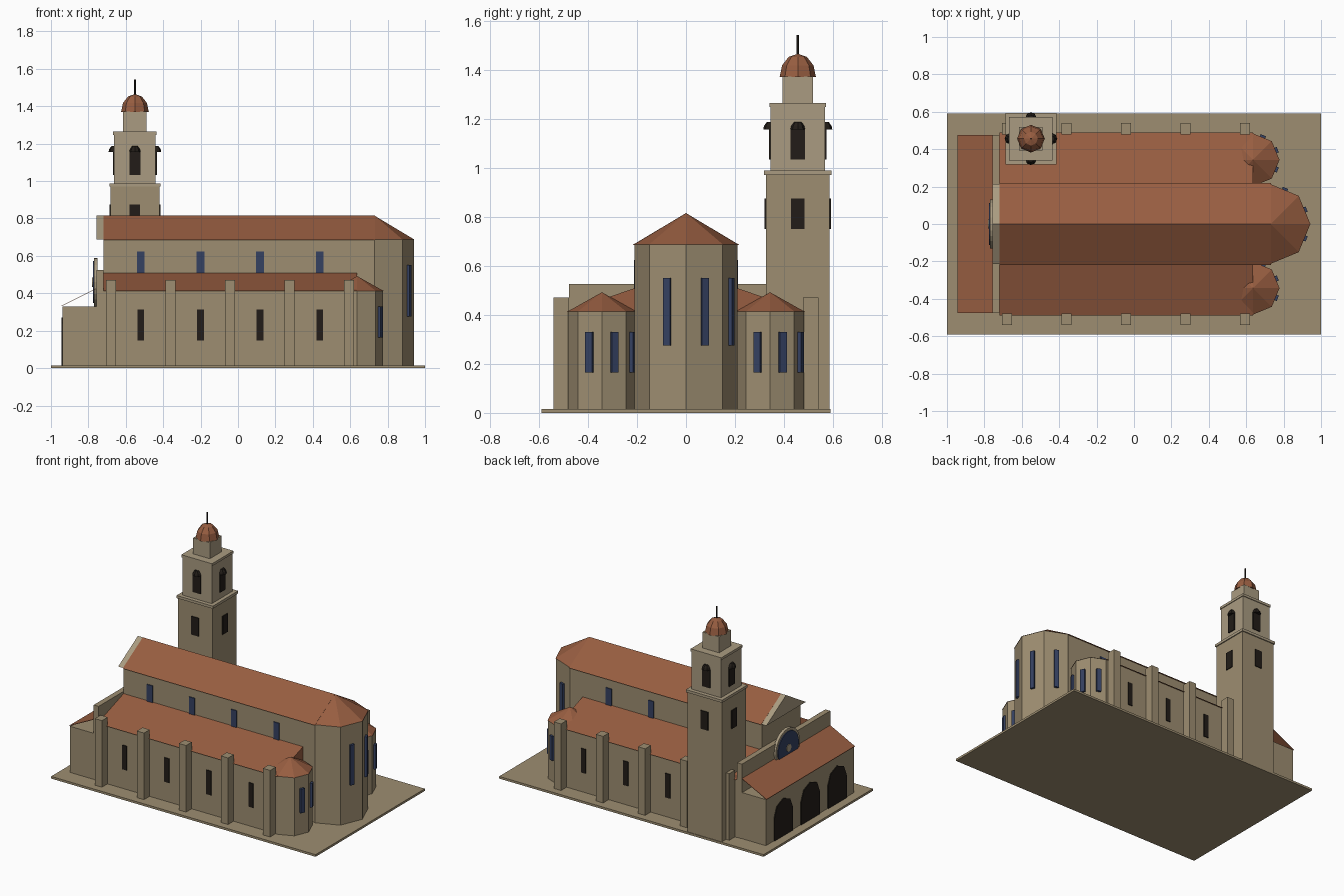
import bpy, bmesh
from math import sin, cos, pi, radians
from mathutils import Vector, Matrix

if "Cube" in bpy.data.objects:
    bpy.data.objects.remove(bpy.data.objects["Cube"])


def material(name, rgb):
    m = bpy.data.materials.new(name)
    m.diffuse_color = (*rgb, 1)
    m.use_nodes = True
    m.node_tree.nodes["Principled BSDF"].inputs["Base Color"].default_value = m.diffuse_color
    return m


STONE = material("stone", (0.34, 0.27, 0.165))
TRIM = material("trim", (0.40, 0.33, 0.22))
ROOF = material("roof_tile", (0.31, 0.11, 0.052))
GLASS = material("blue_glass", (0.035, 0.052, 0.12))
DARK = material("dark_opening", (0.016, 0.012, 0.009))


def finish(name, bm, mat):
    bmesh.ops.recalc_face_normals(bm, faces=bm.faces[:])
    me = bpy.data.meshes.new(name)
    bm.to_mesh(me)
    bm.free()
    me.materials.append(mat)
    ob = bpy.data.objects.new(name, me)
    bpy.context.collection.objects.link(ob)
    return ob


def prism(name, pts, vec, mat):
    """Extrude a flat outline along a vector."""
    bm = bmesh.new()
    f = bm.faces.new([bm.verts.new(p) for p in pts])
    r = bmesh.ops.extrude_face_region(bm, geom=[f], use_keep_orig=True)
    verts = [v for v in r["geom"] if isinstance(v, bmesh.types.BMVert)]
    bmesh.ops.translate(bm, verts=verts, vec=Vector(vec))
    return finish(name, bm, mat)


def box(name, x0, x1, y0, y1, z0, z1, mat, yaw=0):
    bm = bmesh.new()
    c = Matrix.Translation(((x0 + x1) / 2, (y0 + y1) / 2, (z0 + z1) / 2))
    s = Matrix.Diagonal((x1 - x0, y1 - y0, z1 - z0, 1))
    bmesh.ops.create_cube(bm, size=1, matrix=c @ Matrix.Rotation(yaw, 4, "Z") @ s)
    return finish(name, bm, mat)


def cbox(name, x, y, hx, hy, z0, z1, mat, yaw=0):
    return box(name, x - hx, x + hx, y - hy, y + hy, z0, z1, mat, yaw)


def lathe(name, x, y, profile, mat, n=8):
    """Stack of n-sided rings given as (radius, z)."""
    bm = bmesh.new()
    rings = [[bm.verts.new((x + r * cos(2 * pi * i / n), y + r * sin(2 * pi * i / n), z))
              for i in range(n)] for r, z in profile]
    for a, b in zip(rings, rings[1:]):
        for i in range(n):
            j = (i + 1) % n
            bm.faces.new((a[i], a[j], b[j], b[i]))
    bm.faces.new(rings[0])
    bm.faces.new(rings[-1])
    bmesh.ops.remove_doubles(bm, verts=bm.verts[:], dist=1e-5)
    return finish(name, bm, mat)


def apse(name, x, y, r, eave, apex, z0, z1):
    lathe(name + "_wall", x, y, [(r, 0.015), (r, eave)], STONE)
    lathe(name + "_roof", x, y, [(r + 0.003, eave), (0, apex)], ROOF)
    d = r * cos(pi / 8) + 0.005
    for k, deg in enumerate((-22.5, 22.5, 67.5)):
        a = radians(deg)
        cbox(f"{name}_window_{k}", x + d * cos(a), y + d * sin(a),
             0.01, 0.015, z0, z1, GLASS, a)


# plinth
box("plinth", -1, 1, -0.59, 0.59, 0, 0.015, STONE)

# nave with gabled roof and front pediment
box("nave_wall", -0.72, 0.73, -0.207, 0.207, 0.015, 0.687, STONE)
prism("nave_roof", [(-0.72, -0.218, 0.685), (-0.72, 0.218, 0.685), (-0.72, 0, 0.815)],
      (1.453, 0, 0), ROOF)
prism("nave_pediment", [(-0.757, -0.213, 0.687), (-0.757, 0.213, 0.687), (-0.757, 0, 0.815)],
      (0.037, 0, 0), TRIM)
apse("main_apse", 0.73, 0, 0.21, 0.687, 0.815, 0.275, 0.55)

# aisles, mirrored about the nave
for s, side in ((-1, "right"), (1, "left")):
    ys = sorted((s * 0.2, s * 0.48))
    box(f"{side}_aisle_wall", -0.72, 0.635, *ys, 0.015, 0.415, STONE)
    prism(f"{side}_aisle_roof",
          [(-0.72, s * 0.2, 0.413), (-0.72, s * 0.49, 0.413), (-0.72, s * 0.2, 0.512)],
          (1.357, 0, 0), ROOF)
    apse(f"{side}_side_apse", 0.637, s * 0.343, 0.138, 0.413, 0.492, 0.165, 0.33)
    for i in range(5):
        cbox(f"{side}_buttress_{i}", -0.678 + 0.318 * i, s * 0.509, 0.027, 0.031,
             0.015, 0.47, STONE)
    for i in range(4):
        x = -0.52 + 0.319 * i
        cbox(f"{side}_aisle_window_{i}", x, s * 0.48, 0.018, 0.006, 0.148, 0.313, DARK)
        cbox(f"{side}_clerestory_window_{i}", x, s * 0.207, 0.021, 0.006, 0.46, 0.623, GLASS)

# front wall and entrance porch with lean-to roof
box("front_wall", -0.757, -0.72, -0.477, 0.477, 0.015, 0.525, STONE)
box("porch_wall", -0.937, -0.757, -0.475, 0.475, 0.015, 0.33, STONE)
prism("porch_roof", [(-0.943, -0.477, 0.331), (-0.757, -0.477, 0.424),
                     (-0.757, -0.477, 0.427), (-0.943, -0.477, 0.334)], (0, 0.954, 0), ROOF)
for i, y in enumerate((-0.29, 0, 0.29)):
    arch = [(-0.943, y - 0.1, 0.015), (-0.943, y + 0.1, 0.015)]
    arch += [(-0.943, y + 0.1 * cos(k * pi / 4), 0.17 + 0.1 * sin(k * pi / 4)) for k in range(5)]
    prism(f"porch_arch_{i}", arch, (0.012, 0, 0), DARK)


# rose window
def disc(name, r, x, depth, mat, n):
    pts = [(x, r * cos(2 * pi * i / n), 0.46 + r * sin(2 * pi * i / n)) for i in range(n)]
    prism(name, pts, (depth, 0, 0), mat)


disc("rose_window_frame", 0.13, -0.770, 0.02, TRIM, 24)
disc("rose_window_glass", 0.112, -0.776, 0.02, GLASS, 24)
disc("rose_window_hub", 0.025, -0.780, 0.02, TRIM, 12)

# bell tower
TX, TY = -0.551, 0.456
for name, h, z0, z1, mat in (("tower_shaft", 0.13, 0.015, 0.975, STONE),
                             ("tower_lower_cornice", 0.137, 0.97, 0.988, TRIM),
                             ("belfry", 0.111, 0.988, 1.25, TRIM),
                             ("tower_upper_cornice", 0.116, 1.247, 1.264, TRIM),
                             ("lantern", 0.063, 1.264, 1.373, TRIM)):
    cbox(name, TX, TY, h, h, z0, z1, mat)
for k in range(4):
    a = k * pi / 2
    c, s = cos(a), sin(a)
    cbox(f"tower_window_{k}", TX + 0.13 * c, TY + 0.13 * s, 0.006, 0.028, 0.75, 0.875, DARK, a)
    bx, by = TX + 0.111 * c, TY + 0.111 * s
    cbox(f"belfry_opening_{k}", bx, by, 0.006, 0.03, 1.033, 1.158, DARK, a)
    lathe(f"belfry_arch_head_{k}", bx, by, [(0.03, 1.155), (0.027, 1.17), (0.015, 1.187)], DARK)

# dome and finial
dome = [(0.074 * cos(t * pi / 6), 1.37 + 0.095 * sin(t * pi / 6)) for t in range(4)]
lathe("tower_dome", TX, TY, dome, ROOF)
lathe("finial", TX, TY, [(0.005, 1.45), (0.005, 1.542)], DARK, 6)
